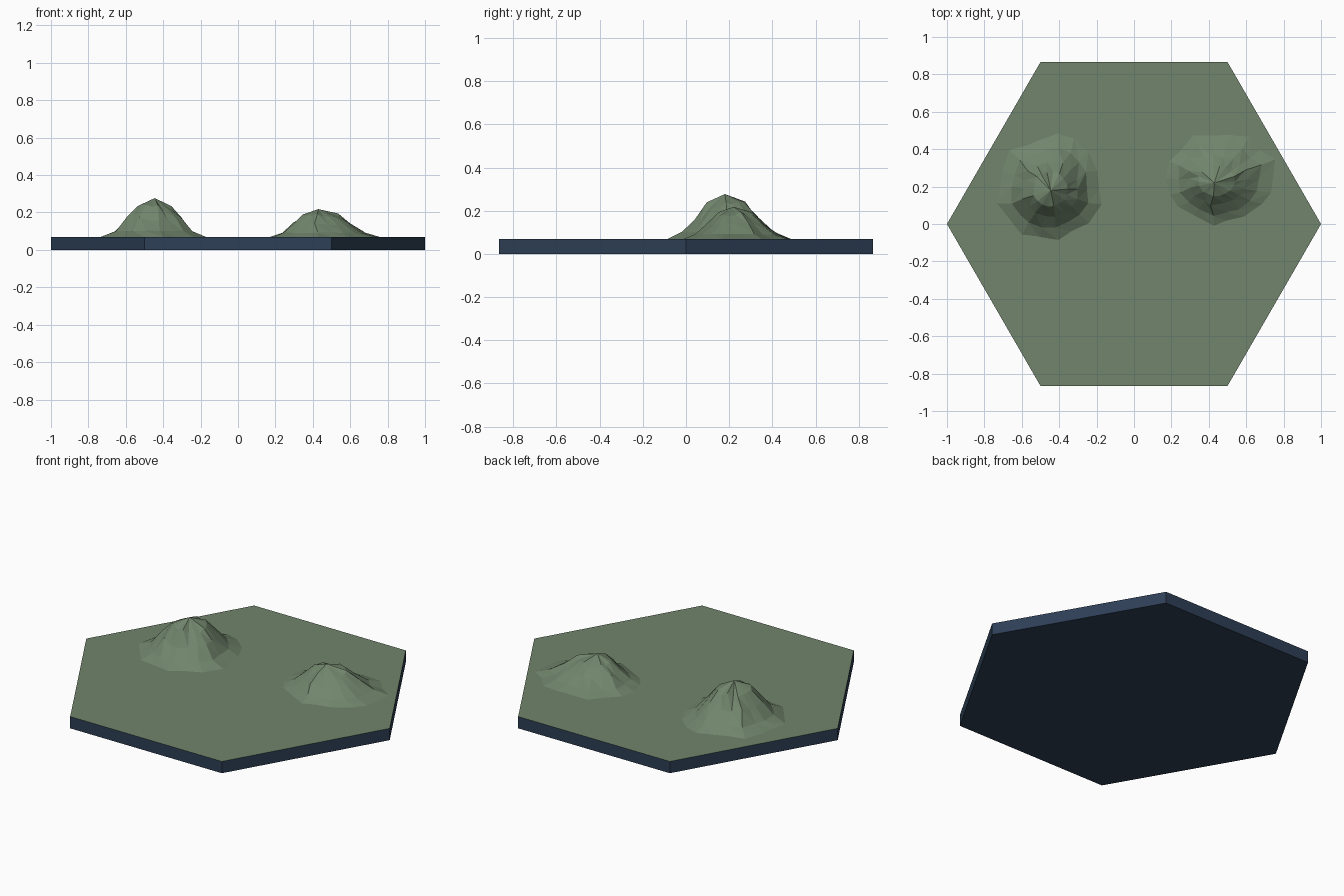
import bpy, bmesh, math, random

if "Cube" in bpy.data.objects:
    bpy.data.objects.remove(bpy.data.objects["Cube"])

TOP = 0.07


def material(name, rgb):
    m = bpy.data.materials.new(name)
    m.diffuse_color = (*rgb, 1)
    m.use_nodes = True
    m.node_tree.nodes["Principled BSDF"].inputs["Base Color"].default_value = m.diffuse_color
    return m


grass = material("grass green", (0.165, 0.235, 0.15))
hill_green = material("hill green", (0.165, 0.235, 0.15))
navy = material("dark navy", (0.027, 0.05, 0.092))


def finish(bm, name, mats):
    bmesh.ops.recalc_face_normals(bm, faces=bm.faces)
    mesh = bpy.data.meshes.new(name)
    for m in mats:
        mesh.materials.append(m)
    bm.to_mesh(mesh)
    bm.free()
    obj = bpy.data.objects.new(name, mesh)
    bpy.context.collection.objects.link(obj)
    return obj


# Hexagonal tile: navy slab with a green upper face
bm = bmesh.new()
corners = [(math.cos(i * math.pi / 3), math.sin(i * math.pi / 3)) for i in range(6)]
low = [bm.verts.new((x, y, 0)) for x, y in corners]
high = [bm.verts.new((x, y, TOP)) for x, y in corners]
bm.faces.new(low[::-1])
top = bm.faces.new(high)
for i in range(6):
    j = (i + 1) % 6
    bm.faces.new((low[i], low[j], high[j], high[i]))
top.material_index = 1
finish(bm, "hex_tile", [navy, grass])


# Craggy low-poly hills: rings on a bell profile with random folds
PROFILE = [(0.32, 0.78), (0.52, 0.47), (0.74, 0.15), (0.98, 0.0)]


def hill(name, peak, centre, rx, ry, height, seed, sides=18):
    rng = random.Random(seed)
    bm = bmesh.new()
    folds = [rng.uniform(-0.07, 0.07) for _ in range(sides)]
    rings = []
    for r, h in PROFILE:
        ring = []
        for i in range(sides):
            a = 2 * math.pi * i / sides + rng.uniform(-0.06, 0.06)
            rr = r * (1 + folds[i] * min(1, 1.6 * r) + rng.uniform(-0.03, 0.03))
            cx = peak[0] + (centre[0] - peak[0]) * r
            cy = peak[1] + (centre[1] - peak[1]) * r
            z = h * height * (1 + rng.uniform(-0.12, 0.08))
            ring.append(bm.verts.new((cx + rx * rr * math.cos(a),
                                      cy + ry * rr * math.sin(a),
                                      TOP + z - (0.003 if h == 0 else 0))))
        rings.append(ring)
    tip = bm.verts.new((*peak, TOP + height))
    for i in range(sides):
        j = (i + 1) % sides
        bm.faces.new((tip, rings[0][i], rings[0][j]))
        for a, b in zip(rings, rings[1:]):
            bm.faces.new((a[i], b[i], b[j]))
            bm.faces.new((a[i], b[j], a[j]))
    finish(bm, name, [hill_green])


hill("tall_hill", (-0.445, 0.18), (-0.45, 0.2), 0.285, 0.29, 0.207, 3)
hill("low_hill", (0.43, 0.22), (0.465, 0.25), 0.305, 0.255, 0.148, 8)
